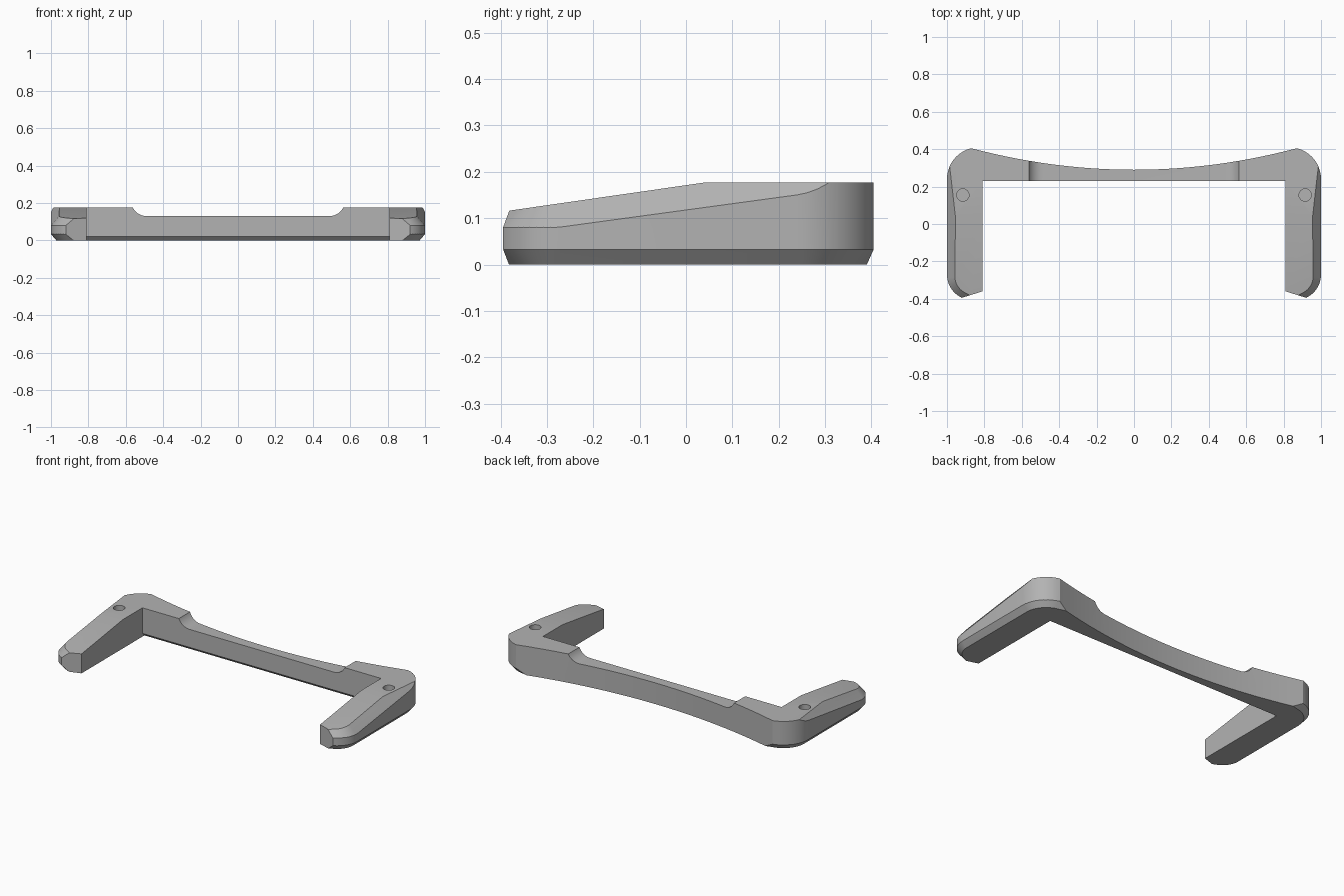
import bpy, bmesh
from math import sin, cos, radians, pi
from mathutils import Vector

cube = bpy.data.objects.get("Cube")
if cube:
    bpy.data.objects.remove(cube, do_unlink=True)

HEIGHT = 0.177

grey = bpy.data.materials.new("plain grey")
grey.use_nodes = True
colour = (0.45, 0.45, 0.45, 1)
grey.diffuse_color = colour
grey.node_tree.nodes["Principled BSDF"].inputs["Base Color"].default_value = colour


def arc(cx, cy, r, start, end, steps=10):
    angles = [radians(start + (end - start) * i / steps) for i in range(steps + 1)]
    return [(Vector((cx + r * cos(a), cy + r * sin(a), 0)), Vector((cos(a), sin(a), 0)))
            for a in angles]


def prism(name, points, direction, open_edge=False):
    """Extrude a closed outline of 3D points along a direction."""
    bm = bmesh.new()
    face = bm.faces.new([bm.verts.new(p) for p in points])
    ext = bmesh.ops.extrude_face_region(bm, geom=[face], use_keep_orig=True)
    new = [g for g in ext["geom"] if isinstance(g, bmesh.types.BMVert)]
    bmesh.ops.translate(bm, verts=new, vec=direction)
    if open_edge:  # leave the centre plane open for mirroring
        seam = [f for f in bm.faces if all(abs(v.co.x) < 1e-5 for v in f.verts)]
        bmesh.ops.delete(bm, geom=seam, context='FACES_ONLY')
    bmesh.ops.recalc_face_normals(bm, faces=bm.faces)
    mesh = bpy.data.meshes.new(name)
    obj = bpy.data.objects.new(name, mesh)
    bpy.context.collection.objects.link(obj)
    return obj, bm


def slice_off(bm, point, normal):
    """Remove everything beyond a plane and cap the cut."""
    geom = bm.verts[:] + bm.edges[:] + bm.faces[:]
    cut = bmesh.ops.bisect_plane(bm, geom=geom, dist=1e-5, plane_co=point,
                                 plane_no=normal, clear_outer=True)
    edges = [e for e in cut["geom_cut"]
             if isinstance(e, bmesh.types.BMEdge) and e.is_boundary]
    if edges:
        bmesh.ops.edgeloop_fill(bm, edges=edges)


# Left half outline: rounded leg tip, rounded rear corner, hollow rear edge
tip = arc(0.8625, -0.27, 0.1375, -65, 0)
corner = arc(0.83, 0.24, 0.17, 0, 76)
rear = [Vector((0.87 * t, 0.29 + 0.115 * t * t, 0)) for t in [1 - i / 14 for i in range(1, 15)]]
outline = [Vector((0, 0.23, 0)), Vector((0.81, 0.23, 0)), Vector((0.81, -0.36, 0))]
outline += [p for p, n in tip + corner] + rear
frame, bm = prism("bracket_frame", outline, Vector((0, 0, HEIGHT)), True)

# Sloping leg top, and its tapering outer facet
slice_off(bm, Vector((0, 0.04, HEIGHT)), Vector((0, -0.144, 1)))
slice_off(bm, Vector((1, -0.28, 0.08)), Vector((1.7, -0.2, 1)))
for p, n in tip[:-1]:
    slice_off(bm, p + Vector((0, 0, 0.08)), n * 1.2 + Vector((0, 0, 1)))

# Chamfer under the outer edge
for p, n in tip + corner[1:]:
    slice_off(bm, p + Vector((0, 0, 0.033)), n * 1.15 - Vector((0, 0, 1)))

bmesh.ops.recalc_face_normals(bm, faces=bm.faces)
bm.to_mesh(frame.data)
bm.free()
frame.data.materials.append(grey)

bpy.context.view_layer.objects.active = frame
frame.select_set(True)
mirror = frame.modifiers.new("mirror", 'MIRROR')
mirror.use_clip = True
bpy.ops.object.modifier_apply(modifier="mirror")


def carve(name, points, direction):
    """Cut a prism out of the frame, then discard the prism."""
    cutter, cbm = prism(name, points, direction)
    cbm.to_mesh(cutter.data)
    cbm.free()
    cutter.data.materials.append(grey)
    cutter.hide_render = True
    mod = frame.modifiers.new(name, 'BOOLEAN')
    mod.operation = 'DIFFERENCE'
    mod.solver = 'EXACT'
    mod.object = cutter
    bpy.ops.object.modifier_apply(modifier=name)
    bpy.data.objects.remove(cutter, do_unlink=True)


# Lowered middle of the crossbar with rounded ends
side = [(p.x, p.y) for p, n in arc(0.49, 0.21, 0.08, -90, 0, 10)] + [(0.57, 0.3)]
notch = side + [(-x, z) for x, z in reversed(side)]
carve("crossbar_notch", [Vector((x, 0.1, z)) for x, z in notch], Vector((0, 0.5, 0)))

# Small chamfer under the crossbar's front edge
wedge = [(0.22, 0.03), (0.26, -0.01), (0.22, -0.01)]
carve("crossbar_chamfer", [Vector((-0.809, y, z)) for y, z in wedge], Vector((1.618, 0, 0)))

# Blind holes in the leg tops
for s in (-1, 1):
    ring = [Vector((s * 0.915 + 0.033 * cos(a), 0.155 + 0.033 * sin(a), 0.06))
            for a in [2 * pi * i / 32 for i in range(32)]]
    carve("pin_hole", ring, Vector((0, 0, 0.3)))

bpy.ops.object.shade_smooth_by_angle(angle=radians(20))
